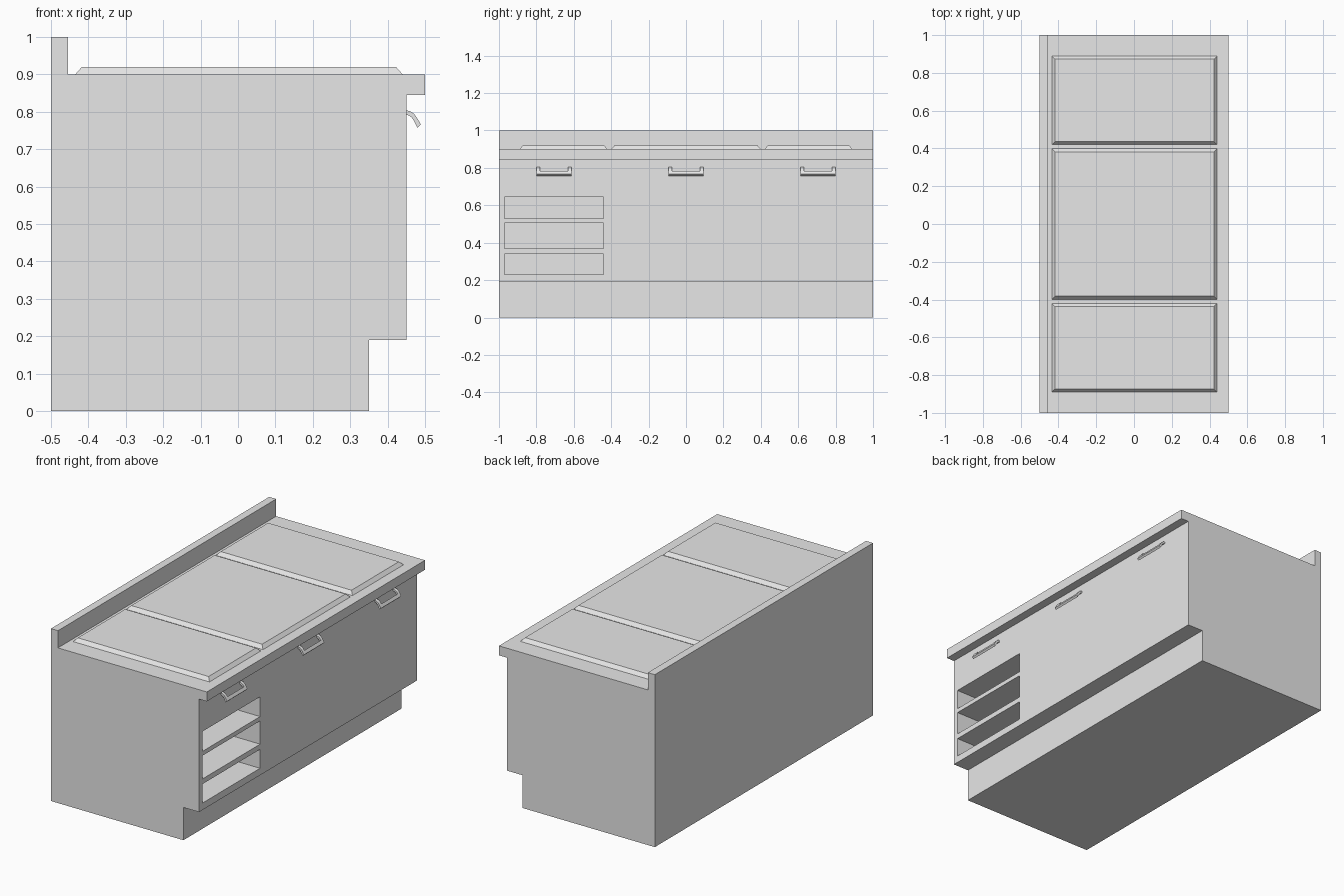
import bpy, bmesh
from mathutils import Vector

cube = bpy.data.objects.get("Cube")
if cube:
    bpy.data.objects.remove(cube, do_unlink=True)

grey = bpy.data.materials.new("light_grey")
grey.use_nodes = True
grey.diffuse_color = (0.8, 0.8, 0.8, 1)
grey.node_tree.nodes["Principled BSDF"].inputs["Base Color"].default_value = (0.8, 0.8, 0.8, 1)


def extrude_profile(bm, points, y0, y1):
    """Extrude an x-z outline from y0 to y1 as a closed solid."""
    face = bm.faces.new([bm.verts.new((x, y0, z)) for x, z in points])
    ext = bmesh.ops.extrude_face_region(bm, geom=[face], use_keep_orig=True)
    verts = [v for v in ext["geom"] if isinstance(v, bmesh.types.BMVert)]
    bmesh.ops.translate(bm, verts=verts, vec=(0, y1 - y0, 0))
    bmesh.ops.recalc_face_normals(bm, faces=bm.faces[:])


def faces_on(bm, axis, value, direction):
    return [f for f in bm.faces if f.normal[axis] * direction > 0.99
            and abs(f.calc_center_median()[axis] - value) < 0.001]


def slice_faces(bm, axis, value, cut_axis, cuts):
    """Divide only the faces lying on one plane along the given cuts."""
    for c in cuts:
        bm.normal_update()
        faces = faces_on(bm, axis, value, 1)
        geom = set(faces)
        for f in faces:
            geom.update(f.edges, f.verts)
        point, normal = Vector(), Vector()
        point[cut_axis], normal[cut_axis] = c, 1
        bmesh.ops.bisect_plane(bm, geom=list(geom), plane_co=point, plane_no=normal, dist=1e-5)


def make_object(name, bm, angle):
    bm.normal_update()
    mesh = bpy.data.meshes.new(name)
    bm.to_mesh(mesh)
    bm.free()
    mesh.materials.append(grey)
    ob = bpy.data.objects.new(name, mesh)
    bpy.context.collection.objects.link(ob)
    bpy.ops.object.select_all(action='DESELECT')
    ob.select_set(True)
    bpy.context.view_layer.objects.active = ob
    bpy.ops.object.shade_smooth_by_angle(angle=angle)
    return ob


# Cabinet outline: toe kick, front, worktop overhang and upstand
bm = bmesh.new()
extrude_profile(bm, [(-0.5, 0), (0.35, 0), (0.35, 0.19), (0.45, 0.19), (0.45, 0.845),
                     (0.5, 0.845), (0.5, 0.9), (-0.455, 0.9), (-0.455, 1), (-0.5, 1)], -1, 1)

# Three raised, softly shaded worktop panels
panels = [(-0.89, -0.42), (-0.4, 0.4), (0.42, 0.89)]
slice_faces(bm, 2, 0.9, 1, [y for p in panels for y in p])
slice_faces(bm, 2, 0.9, 0, [-0.435, 0.44])
bm.normal_update()
raised = [f for f in faces_on(bm, 2, 0.9, 1)
          if abs(f.calc_center_median().x) < 0.1
          and any(a < f.calc_center_median().y < b for a, b in panels)]
bmesh.ops.inset_individual(bm, faces=raised, thickness=0.025, depth=0.02)

# Three open shelves recessed into the front
shelves = [(0.23, 0.34), (0.37, 0.505), (0.53, 0.645)]
slice_faces(bm, 0, 0.45, 1, [-0.97, -0.44])
slice_faces(bm, 0, 0.45, 2, [z for s in shelves for z in s])
bm.normal_update()
for f in faces_on(bm, 0, 0.45, 1):
    c = f.calc_center_median()
    if -0.97 < c.y < -0.44 and any(a < c.z < b for a, b in shelves):
        ext = bmesh.ops.extrude_face_region(bm, geom=[f])
        verts = [v for v in ext["geom"] if isinstance(v, bmesh.types.BMVert)]
        bmesh.ops.translate(bm, verts=verts, vec=(-0.5, 0, 0))
        if f.is_valid:
            bmesh.ops.delete(bm, geom=[f], context='FACES_ONLY')
make_object("cabinet", bm, 0.8)

# Curved pulls: two arms joined by a bar along the lower lip
outer = [(0.45, 0.804), (0.461, 0.801), (0.471, 0.794), (0.479, 0.783), (0.489, 0.766)]
inner = [(0.45, 0.792), (0.457, 0.79), (0.464, 0.785), (0.471, 0.775), (0.48, 0.757)]
for name, y in (("handle_near", -0.705), ("handle_middle", 0), ("handle_far", 0.705)):
    bm = bmesh.new()
    for side in (-1, 1):
        a, b = sorted((y + side * 0.075, y + side * 0.094))
        extrude_profile(bm, outer + inner[::-1], a, b)
    extrude_profile(bm, outer[3:] + inner[:2:-1], y - 0.075, y + 0.075)
    make_object(name, bm, 0.6)
